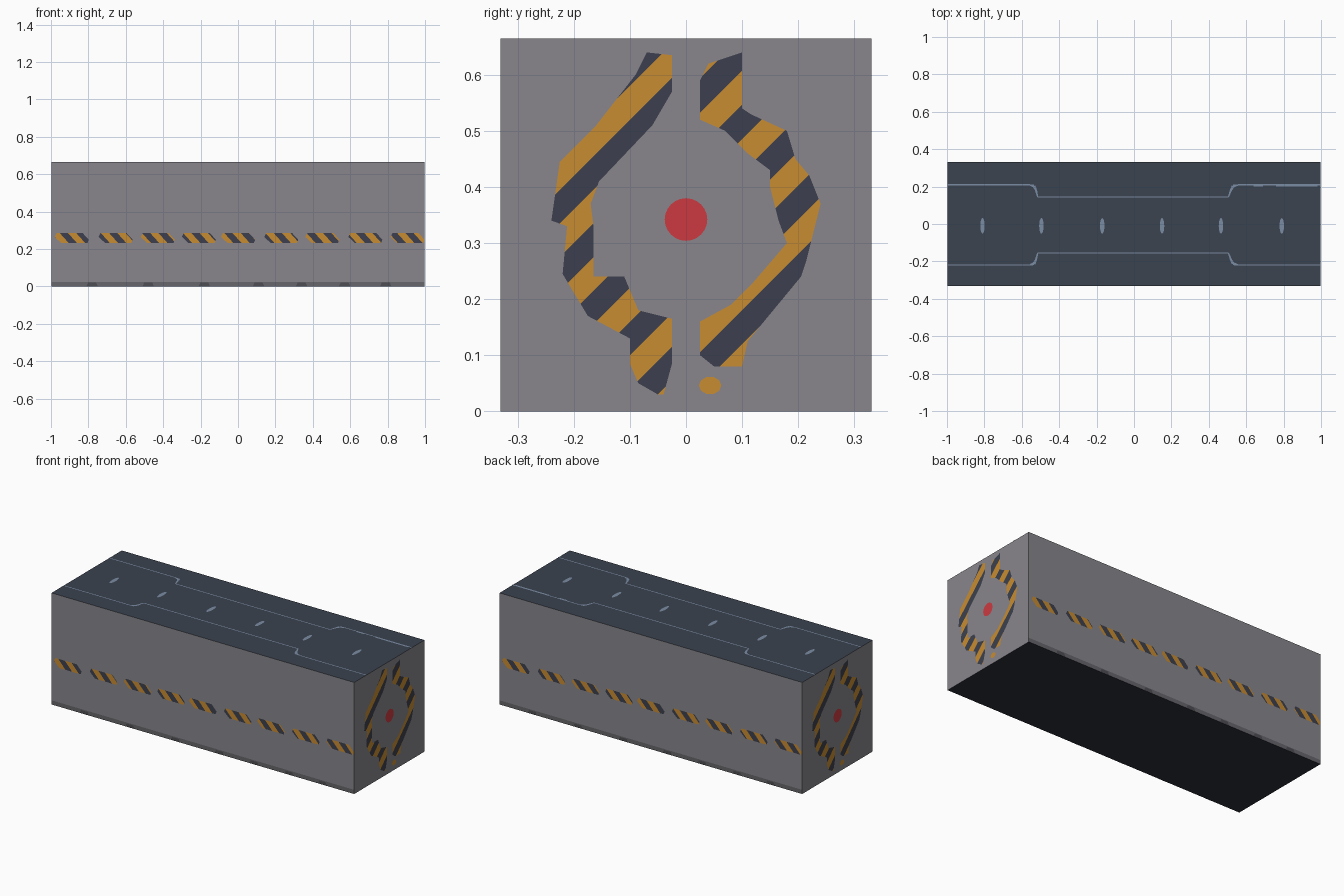
import bpy, bmesh, math
from mathutils import Vector, Matrix

if "Cube" in bpy.data.objects:
    bpy.data.objects.remove(bpy.data.objects["Cube"])


def lin(c):
    c /= 255
    return c / 12.92 if c <= 0.04045 else ((c + 0.055) / 1.055) ** 2.4


def mat(name, r, g, b):
    m = bpy.data.materials.new(name)
    m.diffuse_color = (lin(r), lin(g), lin(b), 1)
    m.use_nodes = True
    m.node_tree.nodes["Principled BSDF"].inputs["Base Color"].default_value = m.diffuse_color
    return m


GREY = mat("wall grey", 136, 134, 140)
ROOF = mat("roof slate", 59, 67, 80)
DARK = mat("stripe charcoal", 60, 64, 78)
ORANGE = mat("stripe orange", 200, 140, 50)
RED = mat("signal red", 203, 58, 64)
BLUE = mat("marking blue grey", 122, 140, 164)
RIM = mat("rim grey", 103, 102, 107)
RIMDARK = mat("rim dark grey", 78, 78, 84)
BASE = mat("underside dark", 44, 48, 58)

LX, LY, H = 0.998, 0.331, 0.665   # body half sizes and height
RIM_H = 0.025


def finish(name, bm, mats):
    me = bpy.data.meshes.new(name)
    bm.to_mesh(me)
    bm.free()
    for m in mats:
        me.materials.append(m)
    ob = bpy.data.objects.new(name, me)
    bpy.context.collection.objects.link(ob)
    return ob


def sheet(name, polys, out, mats, stripe=None, turn=0):
    """Thin plates facing 'out'; stripe = (direction, period, dark phase) cuts them in two colours."""
    bm = bmesh.new()
    for p in polys:
        bm.faces.new([bm.verts.new(v) for v in p])
    if stripe:
        n, period, phase = Vector(stripe[0]), stripe[1], stripe[2]
        for k in range(-60, 61):
            s = phase + (k + 0.5) * period / 2
            bmesh.ops.bisect_plane(bm, geom=bm.verts[:] + bm.edges[:] + bm.faces[:],
                                   plane_co=n * (s / n.length_squared), plane_no=n)
        for f in bm.faces:
            s = f.calc_center_median().dot(n)
            f.material_index = round((s - phase) / (period / 2)) % 2
    bm.normal_update()
    for f in bm.faces:
        if f.normal.dot(Vector(out)) < 0:
            f.normal_flip()
    bm.transform(Matrix.Rotation(turn, 4, 'Z'))
    return finish(name, bm, mats)


# body: box with a rim cut along the bottom, coloured by direction and height
bm = bmesh.new()
bmesh.ops.create_cube(bm, size=1, matrix=Matrix.Translation((0, 0, H / 2))
                      @ Matrix.Diagonal((2 * LX, 2 * LY, H, 1)))
bmesh.ops.bisect_plane(bm, geom=bm.verts[:] + bm.edges[:] + bm.faces[:],
                       plane_co=(0, 0, RIM_H), plane_no=(0, 0, 1))
bm.normal_update()
for f in bm.faces:
    if f.normal.z > 0.5:
        f.material_index = 1
    elif f.normal.z < -0.5:
        f.material_index = 2
    elif f.calc_center_median().z < RIM_H and abs(f.normal.y) > 0.5:
        f.material_index = 3
finish("body", bm, [GREY, ROOF, BASE, RIM])

# hazard dashes, identical on front and back
starts = [-0.98, -0.745, -0.52, -0.3, -0.09, 0.14, 0.36, 0.59, 0.815]
yf = -LY - 0.002
dashes = [[(a + 0.01, yf, 0.285), (a + 0.15, yf, 0.285), (a + 0.182, yf, 0.25),
           (a + 0.175, yf, 0.232), (a + 0.035, yf, 0.232), (a, yf, 0.265)] for a in starts]
dark_bits = [[(x - 0.03, yf, 0.001), (x + 0.03, yf, 0.001), (x + 0.022, yf, 0.02), (x - 0.022, yf, 0.02)]
             for x in (-0.78, -0.48, -0.18, 0.11, 0.34, 0.57, 0.79)]
for side, turn in (("front", 0), ("back", math.pi)):
    sheet(side + "_hazard_dashes", dashes, (0, -1, 0), [DARK, ORANGE],
          ((1, 0, 0.9), 0.088, 0.03), turn)
    sheet(side + "_rim_marks", dark_bits, (0, -1, 0), [RIMDARK], None, turn)

# hazard rings on the ends: pairs of (outer y, outer z, inner y, inner z)
left = [(-.07, .64, -.025, .635), (-.09, .60, -.025, .57), (-.16, .51, -.06, .51),
        (-.225, .445, -.155, .41), (-.24, .34, -.17, .37), (-.212, .33, -.165, .33),
        (-.22, .245, -.165, .24), (-.175, .17, -.11, .24), (-.10, .13, -.085, .18),
        (-.10, .085, -.025, .165), (-.085, .05, -.025, .085), (-.05, .03, -.04, .03)]
right = [(.10, .64, .04, .62), (.10, .56, .025, .59), (.10, .54, .025, .52),
         (.115, .53, .07, .50), (.18, .50, .11, .46), (.195, .45, .15, .43),
         (.22, .42, .15, .40), (.24, .37, .165, .34), (.215, .27, .18, .30),
         (.205, .24, .12, .23), (.11, .125, .08, .19), (.10, .08, .025, .16),
         (.05, .08, .025, .10)]
xe = LX + 0.002


def ribbon(pairs):
    return [[(xe, a[0], a[1]), (xe, a[2], a[3]), (xe, b[2], b[3]), (xe, b[0], b[1])]
            for a, b in zip(pairs, pairs[1:])]


def disc(cx, cy, rx, ry, n):
    return [(cx + rx * math.cos(2 * math.pi * i / n), cy + ry * math.sin(2 * math.pi * i / n))
            for i in range(n)]


for side, turn in (("right", 0), ("left", math.pi)):
    sheet(side + "_ring_half_a", ribbon(left), (1, 0, 0), [DARK, ORANGE],
          ((0, -1, 1), 0.12, 0.59), turn)
    sheet(side + "_ring_half_b", ribbon(right), (1, 0, 0), [DARK, ORANGE],
          ((0, -1, 1), 0.122, 0.05), turn)
    sheet(side + "_ring_tip", [[(xe, y, z) for y, z in disc(0.043, 0.046, 0.02, 0.016, 10)]],
          (1, 0, 0), [ORANGE], None, turn)
    sheet(side + "_red_dot", [[(xe, y, z) for y, z in disc(0, 0.342, 0.038, 0.038, 24)]],
          (1, 0, 0), [RED], None, turn)

# roof: six oval marks
zt = H + 0.002
ovals = [[(x, y, zt) for x, y in disc(cx, -0.01, 0.012, 0.042, 16)]
         for cx in (-0.81, -0.495, -0.17, 0.15, 0.465, 0.79)]
sheet("roof_oval_marks", ovals, (0, 0, 1), [BLUE])


# roof: thin panel lines that step inwards over the middle, as (x, y, half width)
def line(pts):
    quads = []
    for (ax, ay, aw), (bx, by, bw) in zip(pts, pts[1:]):
        n = Vector((ay - by, bx - ax)).normalized()
        quads.append([(ax + n.x * aw, ay + n.y * aw, zt), (bx + n.x * bw, by + n.y * bw, zt),
                      (bx - n.x * bw, by - n.y * bw, zt), (ax - n.x * aw, ay - n.y * aw, zt)])
    return quads


lines = []
for outer, inner in ((0.21, 0.145), (-0.22, -0.155)):
    s = 1 if outer > 0 else -1
    lines += line([(-LX, outer, .003), (-.56, outer, .003), (-.535, outer - .008 * s, .008),
                   (-.525, outer - .025 * s, .006), (-.515, inner, .003)])
    lines += line([(-.515, inner, .003), (.505, inner, .003)])
    lines += line([(.505, inner, .003), (.52, outer - .025 * s, .006),
                   (.53, outer - .008 * s, .008), (.56, outer, .003), (LX, outer, .003)])
# worn thicker dashes on one line
lines += line([(.64, .207, .006), (.69, .207, .006)]) + line([(.76, .207, .006), (.98, .207, .006)])
for i, q in enumerate(lines):
    lines[i] = [(x, y, z + 0.0001 * (i % 3 == 0)) for x, y, z in q]
sheet("roof_panel_lines", lines, (0, 0, 1), [BLUE])
